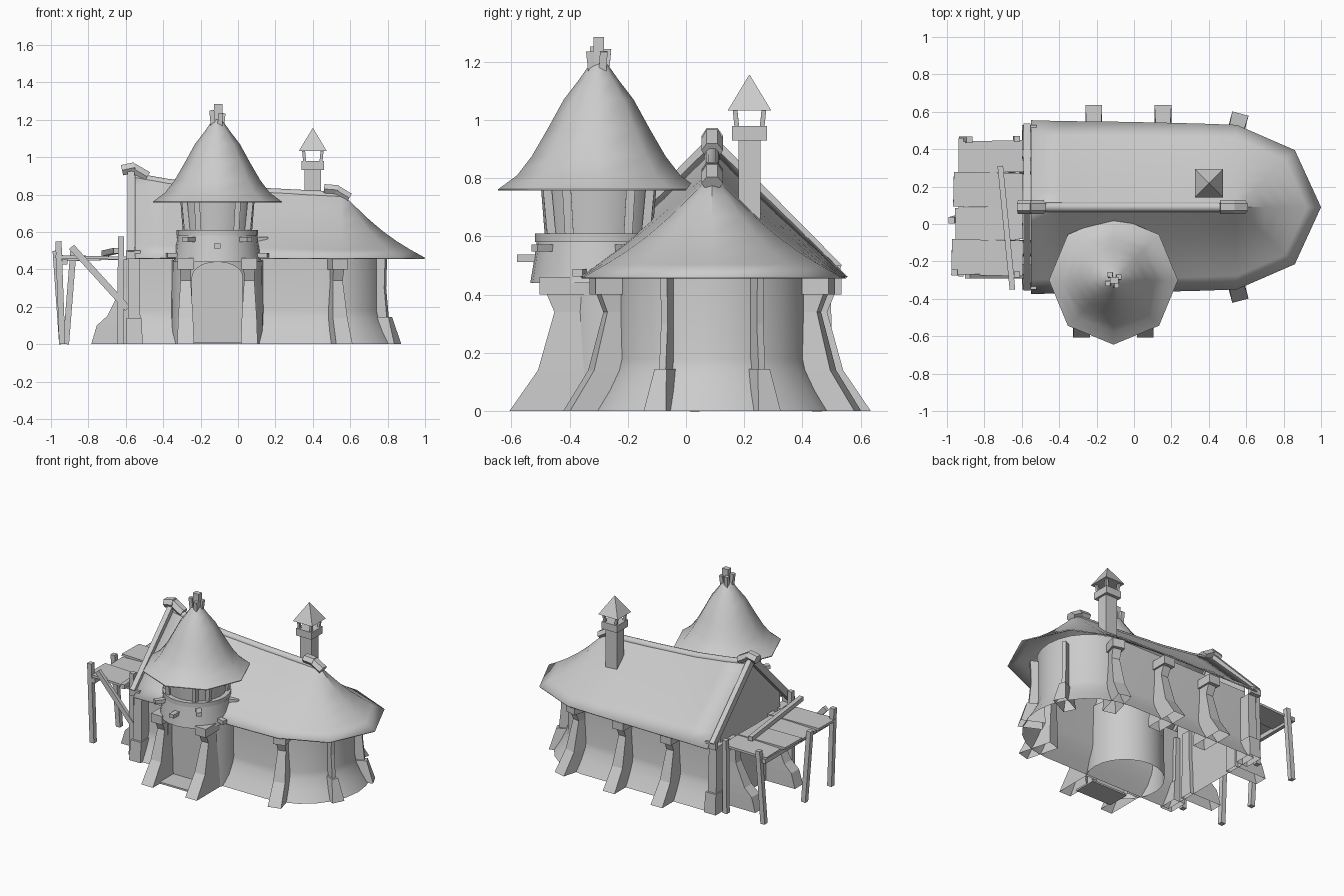
import bpy, bmesh, math
from mathutils import Vector

cube = bpy.data.objects.get("Cube")
if cube:
    bpy.data.objects.remove(cube, do_unlink=True)

plaster = bpy.data.materials.new("pale_grey")
plaster.use_nodes = True
GREY = (0.6, 0.6, 0.6, 1)
plaster.diffuse_color = GREY
plaster.node_tree.nodes["Principled BSDF"].inputs["Base Color"].default_value = GREY

AXIS_Y = 0.09                      # hall centre line
TOWER = Vector((-0.11, -0.3, 0))


def finish(name, bm, smooth=None):
    bmesh.ops.recalc_face_normals(bm, faces=bm.faces[:])
    mesh = bpy.data.meshes.new(name)
    bm.to_mesh(mesh)
    bm.free()
    mesh.materials.append(plaster)
    ob = bpy.data.objects.new(name, mesh)
    bpy.context.collection.objects.link(ob)
    if smooth:
        bpy.ops.object.select_all(action='DESELECT')
        bpy.context.view_layer.objects.active = ob
        ob.select_set(True)
        bpy.ops.object.shade_smooth_by_angle(angle=math.radians(smooth))
    return ob


def loft(name, rings, closed=True, first_cap=True, last_cap=True, smooth=None):
    """Skin a list of equally long point rings."""
    bm = bmesh.new()
    rows = [[bm.verts.new(p) for p in ring] for ring in rings]
    n = len(rows[0])
    for a, b in zip(rows, rows[1:]):
        for i in range(n if closed else n - 1):
            j = (i + 1) % n
            bm.faces.new((a[i], a[j], b[j], b[i]))
    if first_cap:
        bm.faces.new(rows[0])
    if last_cap:
        bm.faces.new(rows[-1])
    bmesh.ops.remove_doubles(bm, verts=bm.verts[:], dist=0.0003)
    return finish(name, bm, smooth)


def lathe(name, profile, centre, sides, smooth=None):
    turn = [math.tau * i / sides for i in range(sides)]
    return loft(name, [[(centre[0] + r * math.cos(a), centre[1] + r * math.sin(a), z)
                        for a in turn] for r, z in profile], smooth=smooth)


def box(name, lo, hi):
    bm = bmesh.new()
    bmesh.ops.create_cube(bm, size=1)
    for v in bm.verts:
        v.co = [lo[i] if v.co[i] < 0 else hi[i] for i in range(3)]
    return finish(name, bm)


def beam(name, a, b, width, depth, sides=4):
    """Straight timber between two points."""
    a, b = Vector(a), Vector(b)
    d = (b - a).normalized()
    u = d.cross(Vector((0, 0, 1)))
    u = u.normalized() if u.length > 0.2 else Vector((0, 1, 0))
    v = d.cross(u).normalized()
    if sides == 4:
        sect = [u * sx * width / 2 + v * sy * depth / 2
                for sx, sy in ((-1, -1), (1, -1), (1, 1), (-1, 1))]
    else:
        sect = [u * width / 2 * math.cos(t) + v * depth / 2 * math.sin(t)
                for t in (math.tau * i / sides for i in range(sides))]
    return loft(name, [[p + s for s in sect] for p in (a, b)])


# Buttress side profiles: height, reach, width
TALL = ((0, .215, .09), (.14, .12, .08), (.34, .065, .055), (.4, .09, .06),
        (.4, .115, .085), (.46, .115, .085))
SLIM = ((0, .12, .085), (.145, .075, .045), (.145, .06, .025), (.3, .045, .025), (.46, .05, .025))
PIER = ((0, .095, .09), (.14, .085, .08), (.14, .07, .065), (.46, .06, .06))
GABLE = ((0, .21, .09), (.1, .18, .085), (.15, .125, .08), (.3, .05, .06), (.46, .04, .06))


def buttress(name, x, y, angle, profile=TALL, reach=1.0):
    d = Vector((math.cos(angle), math.sin(angle), 0))
    s = Vector((-d.y, d.x, 0))
    rings = []
    for z, out, w in profile:
        o = Vector((x, y, z))
        near, far = o - d * .04, o + d * out * reach
        rings.append([near - s * w / 2, far - s * w / 2, far + s * w / 2, near + s * w / 2])
    return loft(name, rings, first_cap=False)


# Hall walls with a rounded end and a flared foot
def wall_outline(grow, z):
    r = 0.33 + grow
    arc = [math.radians(-90 + 15 * i) for i in range(13)]
    pts = [(0.45 + r * math.cos(t), AXIS_Y + r * math.sin(t), z) for t in arc]
    return [(-0.56, AXIS_Y - r, z)] + pts + [(-0.56, AXIS_Y + r, z)]


FLARE = ((.09, 0), (.045, .07), (.01, .14), (0, .18), (0, .52))
loft("hall_walls", [wall_outline(g, z) for g, z in FLARE], closed=False,
     first_cap=False, last_cap=False, smooth=40)

bm = bmesh.new()
half = [(.33 + g, z) for g, z in FLARE]
outline = half + [(.33, .56), (0, .89), (-.33, .56)] + [(-y, z) for y, z in reversed(half)]
bm.faces.new([bm.verts.new((-0.56, AXIS_Y + y, z)) for y, z in outline])
finish("gable_wall", bm)

# Hall roof: rays from the sagging ridge down to the eaves
side = [(-.55, .465, -.55, .915, 0), (-.38, .46, -.38, .885, .01), (-.15, .458, -.15, .855, .015),
        (.15, .452, .15, .835, .02), (.35, .447, .35, .825, .03)]
end = [(.55, .44), (.86, .305)]
rays = side + [(ex, ey, .55, .815, .035) for ex, ey in end]
rays = rays + [(1.0, 0, .55, .815, .035)] + [(r[0], -r[1]) + r[2:] for r in reversed(rays)]
rows = []
for ex, ey, rx, rz, sag in rays:
    row = []
    for k in range(7):
        t = k / 6
        row.append((rx + (ex - rx) * t, AXIS_Y + ey * t,
                    rz + (.462 - rz) * t - sag * math.sin(math.pi * t)))
    rows.append(row)
roof = loft("hall_roof", rows, closed=False, first_cap=False, last_cap=False, smooth=35)
thick = roof.modifiers.new("thickness", 'SOLIDIFY')
thick.thickness = 0.008

# Soft rounding along the sagging ridge
ridge = [(r[2], r[3]) for r in side] + [(.55, .815)]
turn = [math.tau * i / 12 for i in range(12)]
loft("ridge_roll", [[(x, AXIS_Y + .025 * math.cos(t), z - .025 + .025 * math.sin(t)) for t in turn]
                    for x, z in ridge], smooth=45)

# Bargeboards, their end blocks and ridge caps
for s, label in ((1, "back"), (-1, "front")):
    beam("bargeboard_" + label, (-.572, AXIS_Y, .92), (-.572, AXIS_Y + s * .43, .485), .035, .045)
    y = AXIS_Y + s * .425
    box("eave_block_" + label, (-.6, y - .015, .455), (-.52, y + .015, .5))
beam("ridge_cap_west", (-.62, AXIS_Y, .93), (-.55, AXIS_Y, .945), .075, .065, 6)
beam("ridge_cap_west_tail", (-.565, AXIS_Y, .942), (-.485, AXIS_Y, .895), .075, .065, 6)
beam("ridge_cap_east", (.46, AXIS_Y, .83), (.535, AXIS_Y, .824), .075, .06, 6)
beam("ridge_cap_east_tail", (.525, AXIS_Y, .824), (.595, AXIS_Y, .782), .075, .06, 6)

# Buttresses around the hall
for i, x in enumerate((-.215, .155)):
    buttress("back_buttress_%d" % i, x, AXIS_Y + .33, math.pi / 2)
for s, label in ((1, "back"), (-1, "front")):
    buttress("corner_pier_" + label, -.555, AXIS_Y + s * .345, s * math.pi / 2, PIER)
    t = s * math.radians(75)
    buttress("shoulder_buttress_" + label, .435 + .32 * math.cos(t),
             AXIS_Y + .32 * math.sin(t), t, reach=.92)
    t = s * math.radians(26)
    buttress("end_buttress_" + label, .45 + .33 * math.cos(t), AXIS_Y + .33 * math.sin(t), t, SLIM)
for i, y in enumerate((-.13, .31)):
    buttress("gable_buttress_%d" % i, -.575, y, math.pi, GABLE)

# Tower base with an arched doorway recess and an open underside
base = lathe("tower_base", ((.25, 0), (.245, .45)), (TOWER.x, -.22), 24, smooth=30)
arch = [(-.135, -.1), (.135, -.1)]
arch += [(.135 * math.cos(t), .36 + .08 * math.sin(t)) for t in
         (math.pi * i / 10 for i in range(11))]
cutter = loft("door_cutter", [[(TOWER.x + x, y, z) for x, z in arch] for y in (-.7, -.38)])
cut = base.modifiers.new("doorway", 'BOOLEAN')
cut.object = cutter
cut.solver = 'EXACT'
bpy.context.view_layer.objects.active = base
bpy.ops.object.modifier_apply(modifier=cut.name)
bpy.data.objects.remove(cutter, do_unlink=True)
bm = bmesh.new()
bm.from_mesh(base.data)
under = [f for f in bm.faces if f.calc_center_median().z < .001]
bmesh.ops.delete(bm, geom=under, context='FACES')
bm.to_mesh(base.data)
bm.free()
box("door_step", (TOWER.x - .14, -.53, 0), (TOWER.x + .14, -.37, .012))
for s, label in ((1, "left"), (-1, "right")):
    buttress("door_buttress_" + label, TOWER.x + s * .17, -.385, -math.pi / 2, reach=1.03)

# Tower drum, sill ring, lantern room and paired window posts
lathe("tower_drum", ((.235, .44), (.225, .5), (.212, .585)), TOWER, 24, smooth=30)
lathe("sill_ring", ((.218, .58), (.218, .61)), TOWER, 24, smooth=30)
lathe("lantern_room", ((.185, .6), (.2, .79)), TOWER, 24, smooth=30)
for i in range(8):
    t = math.radians(45 + 90 * (i // 2) + (13 if i % 2 else -13))
    d = Vector((math.cos(t), math.sin(t), 0))
    beam("lantern_post_%d" % i, TOWER + d * .19 + Vector((0, 0, .6)),
         TOWER + d * .21 + Vector((0, 0, .785)), .03, .03)
for i, (deg, z) in enumerate(((-90, .525), (-52, .56), (-128, .56), (-15, .475),
                              (-165, .475), (20, .56), (160, .56))):
    t = math.radians(deg)
    d = Vector((math.cos(t), math.sin(t), 0))
    up = Vector((0, 0, z))
    beam("drum_peg_%d" % i, TOWER + d * .18 + up, TOWER + d * .28 + up, .035, .025)

# Tower roof and finial
lathe("tower_roof", ((.19, .775), (.345, .757), (.345, .762), (.28, .81), (.23, .875), (.175, .97),
                     (.12, 1.07), (.07, 1.135), (.035, 1.185), (.015, 1.205)), TOWER, 8, smooth=50)
beam("finial_core", TOWER + Vector((.005, 0, 1.15)), TOWER + Vector((.005, 0, 1.285)), .035, .045)
for i, deg in enumerate((30, 120, 210, 300)):
    t = math.radians(deg)
    d = Vector((math.cos(t), math.sin(t), 0))
    beam("finial_stake_%d" % i, TOWER + d * .026 + Vector((0, 0, 1.16)),
         TOWER + d * .035 + Vector((0, 0, 1.235 + .008 * (i % 3))), .026, .026)

# Chimney with a pyramid hood
CX, CY = .4, .218
CORNERS = ((-1, -1), (1, -1), (1, 1), (-1, 1))
box("chimney_shaft", (CX - .045, CY - .038, .55), (CX + .045, CY + .038, .935))
box("chimney_collar", (CX - .06, CY - .06, .93), (CX + .06, CY + .06, .98))
for i, (sx, sy) in enumerate(CORNERS):
    beam("hood_post_%d" % i, (CX + sx * .043, CY + sy * .043, .97),
         (CX + sx * .05, CY + sy * .05, 1.04), .016, .016)
loft("chimney_hood", [[(CX + sx * r, CY + sy * r, z) for sx, sy in CORNERS]
                      for r, z in ((.075, 1.032), (.001, 1.155))], last_cap=False)

# Timber deck beside the gable
for i, (y0, y1, x0) in enumerate(((-.275, -.085, -.975), (-.085, .09, -.955),
                                  (.09, .275, -.965), (.275, .445, -.93))):
    tilt = .008 * (-1) ** i
    beam("deck_plank_%d" % i, (x0, (y0 + y1) / 2 + tilt / 2, .46 + tilt),
         (-.595, (y0 + y1) / 2 - tilt / 2, .46), y1 - y0, .016)
for label, x in (("outer", -.925), ("inner", -.625)):
    beam("deck_bearer_" + label, (x, -.28, .44), (x, .46, .44), .025, .03)
for name, foot, top in (("front", (-.94, -.26, 0), (-.96, -.26, .55)),
                        ("middle", (-.94, .03, 0), (-.975, .02, .5)),
                        ("back", (-.92, .45, 0), (-.88, .45, .5)),
                        ("inner_front", (-.63, -.27, 0), (-.625, -.27, .575)),
                        ("inner_back", (-.63, .455, 0), (-.625, .455, .51))):
    beam("deck_post_" + name, foot, top, .033, .033)
beam("deck_brace", (-.89, -.28, .52), (-.59, -.28, .19), .025, .035)
beam("loose_plank", (-.715, .31, .485), (-.65, -.35, .5), .03, .03)
